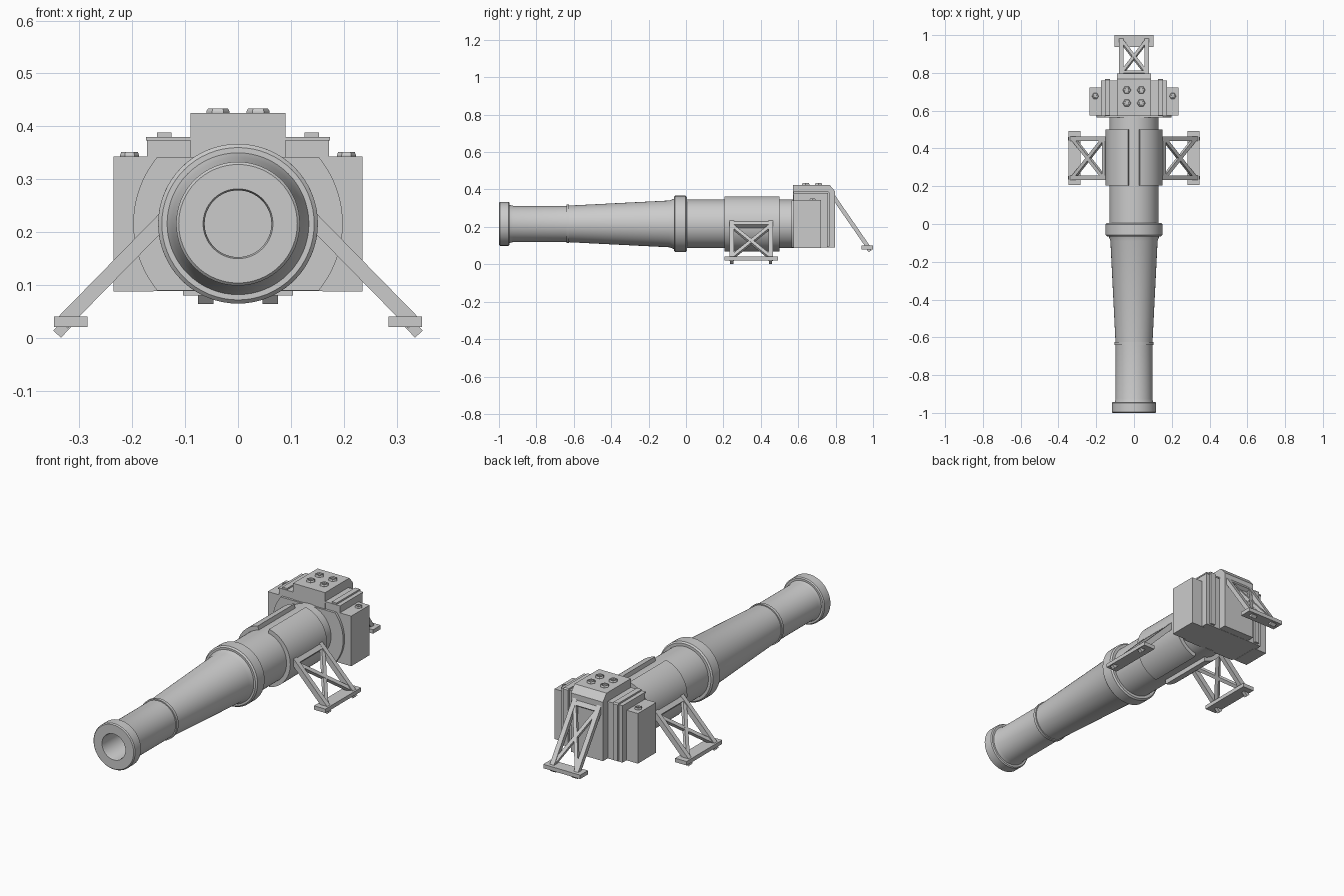
import bpy, bmesh
from math import sin, cos, pi, radians
from mathutils import Vector, Matrix

if "Cube" in bpy.data.objects:
    bpy.data.objects.remove(bpy.data.objects["Cube"])

ZC = 0.216  # height of the barrel axis


def finish(bm, name, smooth=False):
    bmesh.ops.recalc_face_normals(bm, faces=bm.faces)
    me = bpy.data.meshes.new(name)
    bm.to_mesh(me)
    bm.free()
    ob = bpy.data.objects.new(name, me)
    bpy.context.collection.objects.link(ob)
    if smooth:
        bpy.ops.object.select_all(action='DESELECT')
        ob.select_set(True)
        bpy.context.view_layer.objects.active = ob
        bpy.ops.object.shade_smooth_by_angle(angle=radians(25))
    return ob


def prism(name, pts, axis, lo, hi, smooth=False):
    """Extrude a 2D outline along x (pts = y,z) or y (pts = x,z)."""
    bm = bmesh.new()
    def place(p, t):
        return (t, p[0], p[1]) if axis == 'x' else (p[0], t, p[1])
    f = bm.faces.new([bm.verts.new(place(p, lo)) for p in pts])
    ext = bmesh.ops.extrude_face_region(bm, geom=[f])
    off = Vector(place((0, 0), hi - lo))
    bmesh.ops.translate(bm, vec=off, verts=[v for v in ext['geom'] if isinstance(v, bmesh.types.BMVert)])
    return finish(bm, name, smooth)


def box(name, x0, x1, y0, y1, z0, z1):
    return prism(name, [(y0, z0), (y1, z0), (y1, z1), (y0, z1)], 'x', x0, x1)


def beam(name, a, b, w, t, normal):
    """Square bar from a to b; t is its thickness along the normal."""
    a, b, n = Vector(a), Vector(b), Vector(normal).normalized()
    d = (b - a).normalized()
    side = d.cross(n).normalized()
    n = side.cross(d)
    bm = bmesh.new()
    bmesh.ops.create_cube(bm, size=1)
    rot = Matrix((side * w, d * (b - a).length, n * t)).transposed().to_4x4()
    bm.transform(Matrix.Translation((a + b) / 2) @ rot)
    return finish(bm, name)


def lathe(name, profile, seg=64):
    bm = bmesh.new()
    vs = [bm.verts.new((r, y, ZC)) for y, r in profile]
    es = [bm.edges.new(p) for p in zip(vs, vs[1:])]
    bmesh.ops.spin(bm, geom=vs + es, cent=(0, 0, ZC), axis=(0, 1, 0), angle=2 * pi, steps=seg)
    bmesh.ops.remove_doubles(bm, verts=bm.verts, dist=1e-5)
    return finish(bm, name, True)


def bolt(name, x, y, z, r):
    """Tapered hexagonal head with a round socket."""
    bm = bmesh.new()
    rings = []
    for rad, h in ((r, -0.004), (r, 0.003), (r * 0.85, 0.009), (r * 0.6, 0.009), (r * 0.55, 0.002)):
        rings.append([bm.verts.new((x + rad * cos(k * pi / 3), y + rad * sin(k * pi / 3), z + h)) for k in range(6)])
    for lo, hi in zip(rings, rings[1:]):
        for k in range(6):
            bm.faces.new((lo[k], lo[(k + 1) % 6], hi[(k + 1) % 6], hi[k]))
    bm.faces.new(rings[0])
    bm.faces.new(rings[-1])
    finish(bm, name)


# Barrel with muzzle ring, collar, flange and bore
lathe("barrel", [
    (0.0, 0.0), (0.0, 0.063), (-0.99, 0.063), (-1.0, 0.066), (-1.0, 0.112), (-0.995, 0.117),
    (-0.948, 0.117), (-0.943, 0.112), (-0.943, 0.102), (-0.925, 0.097), (-0.64, 0.097),
    (-0.64, 0.103), (-0.625, 0.103), (-0.625, 0.098), (-0.09, 0.125), (-0.065, 0.134),
    (-0.065, 0.144), (-0.058, 0.151), (-0.002, 0.151), (0.005, 0.144), (0.005, 0.130),
    (0.575, 0.130), (0.575, 0.0)])

# Curved jacket halves with open slots along top and bottom
for s, side in ((1, "right"), (-1, "left")):
    angs = [radians(-78 + 156 * i / 32) for i in range(33)]
    outline = [(s * 0.151 * cos(a), ZC + 0.151 * sin(a)) for a in angs]
    outline += [(s * 0.125 * cos(a), ZC + 0.125 * sin(a)) for a in reversed(angs)]
    prism("jacket_" + side, outline, 'y', 0.205, 0.50, True)

# Breech mounting collar: disc trimmed flat above and below
disc = []
for a0, a1 in ((-39.5, 39.5), (140.5, 219.5)):
    for i in range(25):
        a = radians(a0 + (a1 - a0) * i / 24)
        disc.append((0.198 * cos(a), ZC + 0.198 * sin(a)))
prism("breech_collar", disc, 'y', 0.563, 0.59, True)

# Breech block: stepped body, wings, straps and bevelled cap
box("breech_body", -0.172, 0.172, 0.575, 0.757, 0.089, 0.373)
box("breech_lid", -0.174, 0.174, 0.572, 0.759, 0.373, 0.38)
prism("breech_core", [(0.572, 0.2), (0.572, 0.425), (0.768, 0.425), (0.797, 0.39), (0.797, 0.09), (0.6, 0.09)],
      'x', -0.09, 0.09)
for s, side in ((1, "right"), (-1, "left")):
    box("breech_wing_" + side, *sorted((s * 0.16, s * 0.235)), 0.575, 0.723, 0.088, 0.343)
    prism("breech_strap_" + side, [(0.575, 0.36), (0.575, 0.388), (0.762, 0.388), (0.768, 0.382), (0.768, 0.095), (0.74, 0.095),
          (0.74, 0.36)], 'x', *sorted((s * 0.126, s * 0.153)))
    bolt("wing_bolt_" + side, s * 0.205, 0.677, 0.343, 0.018)
    for y in (0.64, 0.709):
        bolt("cap_bolt_" + side, s * 0.038, y, 0.425, 0.022)

# Side outriggers: two rails, a top bar, crossed braces, foot and ground pins
for s, side in ((1, "right"), (-1, "left")):
    n = (s, 0, 1)
    def P(t, y):  # point along the leg slope
        return (s * (0.14 + 0.192 * t), y, 0.224 - 0.196 * t)
    ya, yb = 0.245, 0.452
    for y in (ya, yb):
        beam("leg_rail_" + side, P(0, y), P(1, y), 0.024, 0.028, n)
        beam("foot_pin_" + side, (s * 0.32, y, 0.03), (s * 0.342, y, 0.0075), 0.018, 0.02, n)
    beam("leg_top_bar_" + side, P(0.06, ya), P(0.06, yb), 0.024, 0.026, n)
    beam("leg_brace_" + side, P(0.1, ya), P(0.95, yb), 0.02, 0.018, n)
    beam("leg_brace_" + side, P(0.1, yb), P(0.95, ya), 0.02, 0.017, n)
    box("leg_foot_" + side, *sorted((s * 0.284, s * 0.348)), 0.206, 0.493, 0.021, 0.041)

# Rear trail: same frame pattern sloping backwards
n = (0, 0.265, 0.185)
def R(t, x):
    return (x, 0.785 + 0.188 * t, 0.366 - 0.272 * t)
for s in (1, -1):
    beam("trail_rail", R(0, s * 0.068), R(1, s * 0.068), 0.024, 0.022, n)
    beam("trail_brace", R(0.1, s * 0.062), R(0.95, -s * 0.062), 0.018, 0.016 + 0.001 * s, n)
    beam("trail_pin", (s * 0.061, 0.968, 0.09), (s * 0.061, 0.985, 0.07), 0.03, 0.018, n)
beam("trail_top_bar", R(0.07, -0.068), R(0.07, 0.068), 0.024, 0.021, n)
box("trail_foot", -0.104, 0.104, 0.938, 1.0, 0.08, 0.1)
